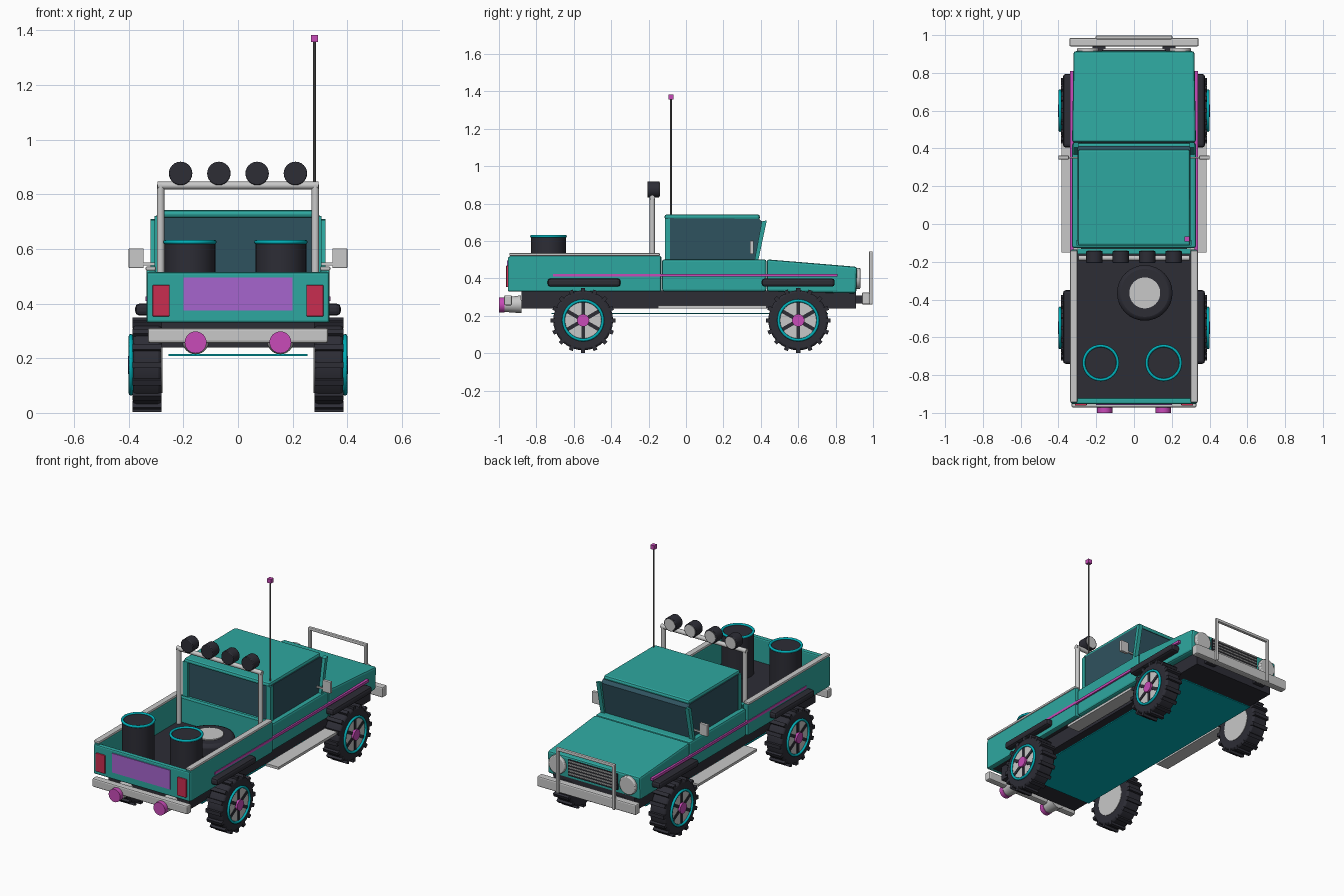
import bpy, bmesh, math
from mathutils import Matrix, Vector

cube = bpy.data.objects.get("Cube")
if cube:
    bpy.data.objects.remove(cube, do_unlink=True)


def material(name, r, g, b):
    m = bpy.data.materials.new(name)
    m.use_nodes = True
    m.diffuse_color = (r, g, b, 1)
    m.node_tree.nodes["Principled BSDF"].inputs["Base Color"].default_value = (r, g, b, 1)
    return m


TEAL = material("teal paint", .027, .39, .35)
DARK = material("dark rubber", .026, .026, .036)
GREY = material("light metal", .58, .58, .58)
PINK = material("pink trim", .58, .07, .48)
CYAN = material("cyan rings", 0, .43, .48)
RED = material("red lamp", .58, .026, .08)
PURPLE = material("purple panel", .38, .13, .61)
GLASS = material("tinted glass", .028, .084, .114)
STEEL = material("antenna steel", .14, .14, .14)
SIDES = (-1, 1)


def finish(name, bm, mat, bevel=0, smooth=True):
    mesh = bpy.data.meshes.new(name)
    bmesh.ops.recalc_face_normals(bm, faces=bm.faces[:])
    bm.to_mesh(mesh)
    bm.free()
    mesh.materials.append(mat)
    ob = bpy.data.objects.new(name, mesh)
    bpy.context.collection.objects.link(ob)
    if bevel:
        mod = ob.modifiers.new("soft edges", 'BEVEL')
        mod.width, mod.segments = bevel, 2
    if smooth:
        bpy.ops.object.select_all(action='DESELECT')
        ob.select_set(True)
        bpy.context.view_layer.objects.active = ob
        bpy.ops.object.shade_smooth_by_angle(angle=math.radians(35))
    return ob


def box(name, mat, x, y, z, bevel=0):
    """Box from (low, high) ranges on each axis."""
    bm = bmesh.new()
    bmesh.ops.create_cube(bm, size=1)
    for v in bm.verts:
        v.co = [r[0] if c < 0 else r[1] for r, c in zip((x, y, z), v.co)]
    return finish(name, bm, mat, bevel, False)


def side_box(name, mat, x, y, z, bevel=0):
    """A pair of boxes mirrored across the centre plane."""
    for s, label in zip(SIDES, ("right_", "left_")):
        box(label + name, mat, sorted((s * x[0], s * x[1])), y, z, bevel)


def rod(name, mat, a, b, r, r2=None, n=24, bevel=0):
    a, b = Vector(a), Vector(b)
    bm = bmesh.new()
    turn = (b - a).to_track_quat('Z', 'Y').to_matrix().to_4x4()
    bmesh.ops.create_cone(bm, cap_ends=True, segments=n, radius1=r,
                          radius2=r if r2 is None else r2, depth=(b - a).length,
                          matrix=Matrix.Translation((a + b) / 2) @ turn)
    return finish(name, bm, mat, bevel)


def ring(name, mat, centre, major, minor, axis='Z'):
    bpy.ops.mesh.primitive_torus_add(
        location=centre, major_radius=major, minor_radius=minor,
        major_segments=32, minor_segments=8,
        rotation=(0, math.pi / 2 if axis == 'X' else 0, 0))
    ob = bpy.context.object
    ob.name = name
    ob.data.materials.append(mat)
    bpy.ops.object.shade_smooth()


def side_profile(name, mat, half, points, bevel=0):
    """Extrude a (y, z) outline across the full width."""
    bm = bmesh.new()
    face = bm.faces.new([bm.verts.new((-half, y, z)) for y, z in points])
    new = bmesh.ops.extrude_face_region(bm, geom=[face])["geom"]
    bmesh.ops.translate(bm, vec=(2 * half, 0, 0),
                        verts=[v for v in new if isinstance(v, bmesh.types.BMVert)])
    return finish(name, bm, mat, bevel, False)


def radial_blocks(name, mat, centre, count, size, radius):
    """Blocks spaced around the x axis, for treads and spokes."""
    bm = bmesh.new()
    for i in range(count):
        m = (Matrix.Translation(centre) @ Matrix.Rotation(math.tau * i / count, 4, 'X')
             @ Matrix.Translation((0, 0, radius)) @ Matrix.Diagonal((*size, 1)))
        bmesh.ops.create_cube(bm, size=1, matrix=m)
    finish(name, bm, mat, 0, False)


# Wheels
for end, y in (("rear", -.55), ("front", .6)):
    for s, side in zip(SIDES, ("right", "left")):
        tag = f"{end}_{side}_"
        z = .176
        rod(tag + "tyre", DARK, (s * .28, y, z), (s * .385, y, z), .16, n=32, bevel=.012)
        radial_blocks(tag + "tread", DARK, (s * .333, y, z), 16, (.105, .022, .025), .161)
        rod(tag + "rim", GREY, (s * .277, y, z), (s * .388, y, z), .104, n=32)
        radial_blocks(tag + "spokes", DARK, (s * .387, y, z), 6, (.01, .02, .09), .055)
        ring(tag + "rim_ring", CYAN, (s * .392, y, z), .105, .008, 'X')
        rod(tag + "hub", PINK, (s * .38, y, z), (s * .403, y, z), .033)

# Frame and underside
box("chassis", DARK, (-.28, .28), (-.88, .91), (.24, .335))
box("floor_plate", CYAN, (-.255, .255), (-.72, .76), (.209, .216))
side_box("step", GREY, (.3, .385), (-.15, .43), (.24, .256))

# Cargo bed
box("bed_floor", DARK, (-.31, .31), (-.93, -.14), (.33, .365))
side_box("bed_wall", TEAL, (.3, .335), (-.945, -.135), (.33, .522), .006)
side_box("bed_rail", GREY, (.3, .338), (-.945, -.14), (.52, .536), .006)
box("bed_front_wall", TEAL, (-.3, .3), (-.16, -.13), (.33, .515))
box("tailgate", TEAL, (-.333, .333), (-.953, -.922), (.33, .515), .008)
box("tailgate_panel", PURPLE, (-.2, .2), (-.958, -.95), (.375, .495))
side_box("tail_lamp", RED, (.25, .313), (-.962, -.945), (.353, .468), .004)

# Cab, with glass leaning forward at the front
box("cab_lower", TEAL, (-.328, .328), (-.128, .43), (.33, .502), .012)
side_profile("cab_glass", GLASS, .3,
             [(-.095, .49), (.375, .49), (.412, .70), (.39, .718), (-.095, .722)])
box("roof", TEAL, (-.297, .297), (-.115, .395), (.714, .742), .012)
for s, side in zip(SIDES, ("right", "left")):
    pillar = side_profile(side + "_front_pillar", TEAL, .013,
                          [(.365, .49), (.385, .49), (.432, .71), (.405, .705)])
    pillar.location.x = s * .307
side_box("rear_pillar", TEAL, (.272, .305), (-.113, -.085), (.49, .72))
side_box("mirror", GREY, (.345, .4), (.342, .362), (.53, .602), .003)
side_box("mirror_arm", GREY, (.3, .36), (.348, .356), (.54, .55))

# Bonnet, narrowing slightly to the nose
hood = side_profile("bonnet", TEAL, .328,
                    [(.432, .33), (.91, .32), (.915, .462), (.432, .502)], .012)
for v in hood.data.vertices:
    if v.co.y > .8:
        v.co.x *= .975
box("grille", DARK, (-.17, .17), (.91, .922), (.35, .45))
for i in range(5):
    z = .362 + i * .019
    box(f"grille_slat_{i + 1}", GREY, (-.165, .165), (.918, .929), (z, z + .008))
for s, side in zip(SIDES, ("right", "left")):
    rod(side + "_headlamp", GREY, (s * .245, .9, .4), (s * .245, .932, .4), .057, bevel=.006)

# Side trim
side_box("stripe", PINK, (.32, .338), (-.71, .81), (.409, .425))
for end, y in (("rear", -.545), ("front", .6)):
    side_box(end + "_flare", DARK, (.31, .376), (y - .195, y + .195), (.356, .4), .015)

# Bumpers and bull bar
box("rear_bumper", GREY, (-.33, .33), (-.972, -.93), (.256, .31), .008)
box("front_bumper", GREY, (-.342, .342), (.94, .985), (.26, .325), .008)
side_box("bumper_bracket", DARK, (.15, .22), (.9, .945), (.265, .31))
side_box("bull_bar_post", GREY, (.185, .203), (.978, .998), (.26, .545), .006)
box("bull_bar_top", GREY, (-.203, .203), (.978, .998), (.525, .545), .006)

# Exhausts
for s, side in zip(SIDES, ("right", "left")):
    x = s * .155
    rod(side + "_exhaust", GREY, (x, -.88, .262), (x, -.985, .258), .048, .036)
    rod(side + "_exhaust_tip", PINK, (x, -.97, .258), (x, -1, .258), .04)

# Roll bar with lamps
for s, side in zip(SIDES, ("right", "left")):
    rod(side + "_roll_post", GREY, (s * .283, -.18, .36), (s * .283, -.18, .835), .014, n=12)
rod("roll_top", GREY, (-.295, -.18, .832), (.295, -.18, .832), .014, n=12)
for i in range(4):
    x = -.21 + .14 * i
    rod(f"roof_lamp_{i + 1}", DARK, (x, -.207, .876), (x, -.142, .876), .043, bevel=.004)
    rod(f"roof_lens_{i + 1}", GREY, (x, -.15, .876), (x, -.139, .876), .036)

# Cargo: barrels and spare wheel
for x, side in ((-.176, "right"), (.157, "left")):
    rod(side + "_barrel", DARK, (x, -.735, .365), (x, -.735, .623), .093, n=32)
    ring(side + "_barrel_ring", CYAN, (x, -.735, .625), .09, .008)
rod("spare_tyre", DARK, (.057, -.365, .365), (.057, -.365, .455), .147, n=32, bevel=.02)
rod("spare_rim", GREY, (.057, -.365, .37), (.057, -.365, .462), .082, n=32)

# Antenna
rod("antenna", STEEL, (.28, -.08, .5), (.28, -.08, 1.37), .005, n=8)
box("antenna_tip", PINK, (.267, .293), (-.093, -.067), (1.357, 1.383))
